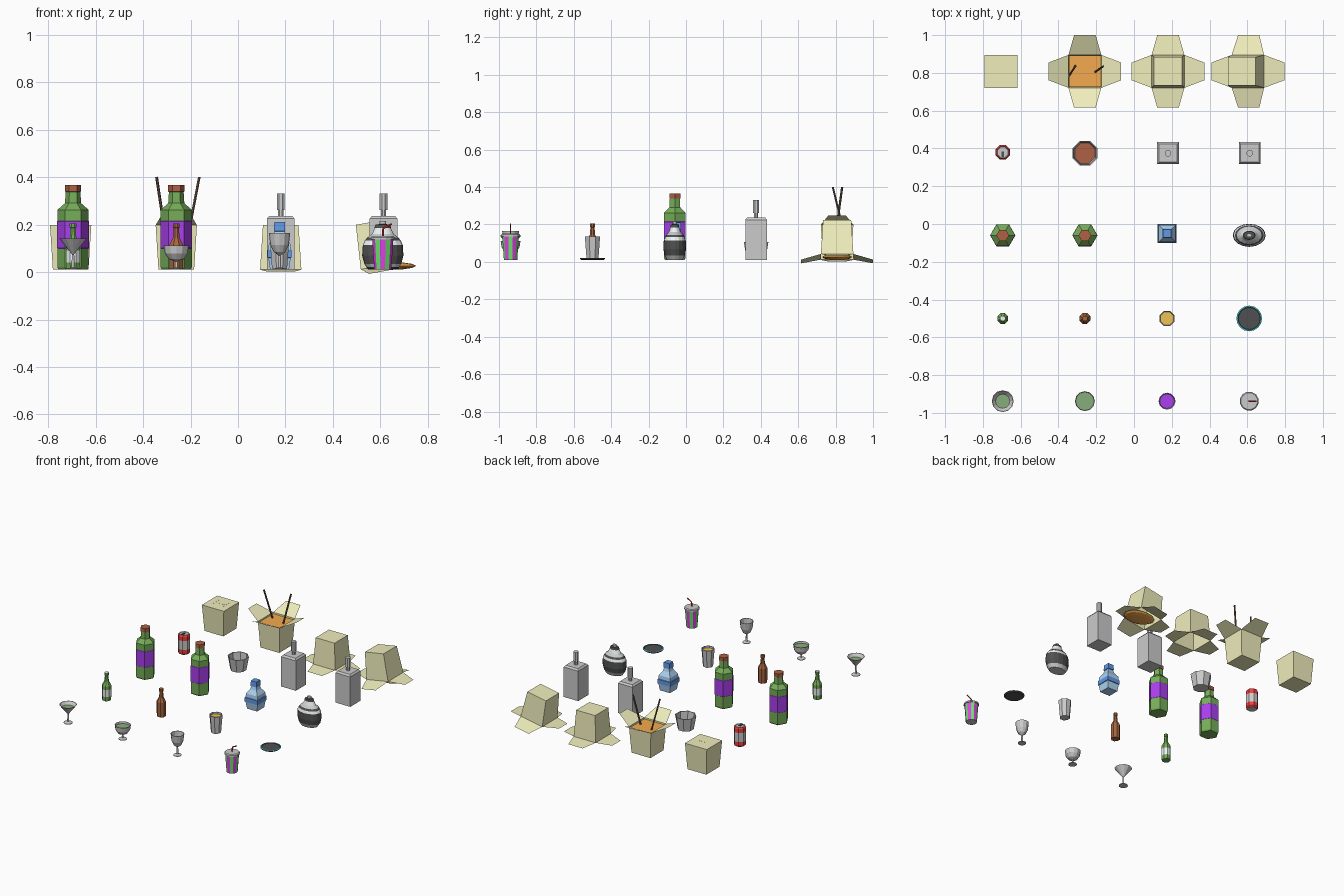
import bpy, bmesh
from math import pi, sin, cos, sqrt, radians
from mathutils import Matrix, Vector

if "Cube" in bpy.data.objects:
    bpy.data.objects.remove(bpy.data.objects["Cube"])

COL = dict(card=(.87, .85, .5), green=(.18, .42, .1), purple=(.4, .05, .85), darkred=(.42, .12, .06),
           red=(.9, .05, .05), grey=(.7, .7, .7), orange=(.9, .4, .08), juice=(.85, .55, .1),
           brown=(.38, .13, .05), black=(.08, .08, .08), cyan=(.05, .65, .8), sky=(.42, .66, .9),
           blue=(.12, .32, .8), magenta=(.8, .05, .85), lime=(.15, .8, .15), olive=(.25, .42, .2),
           white=(.85, .9, .9), wood=(.16, .1, .07))
MATS = {}


def mat(c):
    if c not in MATS:
        MATS[c] = bpy.data.materials.new(c)
        MATS[c].diffuse_color = (*COL[c], 1)
    return MATS[c]


def finish(name, bm, cols, loc=(0, 0, 0), fix=True):
    if fix:
        bmesh.ops.remove_doubles(bm, verts=bm.verts, dist=1e-5)
        bmesh.ops.recalc_face_normals(bm, faces=bm.faces)
    me = bpy.data.meshes.new(name)
    bm.to_mesh(me)
    bm.free()
    for c in cols:
        me.materials.append(mat(c))
    ob = bpy.data.objects.new(name, me)
    ob.location = loc
    bpy.context.collection.objects.link(ob)
    return ob


def lathe(name, x, y, n, prof, rot=0.0, sy=1.0):
    """Turned shape; prof = (radius, z, colour of the band up to the next point)."""
    bm = bmesh.new()
    cols = []
    rings = [[bm.verts.new((r * cos(rot + 2 * pi * i / n), sy * r * sin(rot + 2 * pi * i / n), z))
              for i in range(n)] for r, z, _ in prof]
    for k in range(len(prof) - 1):
        cs = prof[k][2].split('/')
        for i in range(n):
            c = cs[i % len(cs)]
            if c not in cols:
                cols.append(c)
            j = (i + 1) % n
            f = bm.faces.new((rings[k][i], rings[k][j], rings[k + 1][j], rings[k + 1][i]))
            f.material_index = cols.index(c)
    return finish(name, bm, cols, (x, y, 0))


def rod(name, p, q, r, col, n=6):
    p, q = Vector(p), Vector(q)
    d = q - p
    bm = bmesh.new()
    m = Matrix.Translation((p + q) / 2) @ d.to_track_quat('Z', 'Y').to_matrix().to_4x4()
    bmesh.ops.create_cone(bm, cap_ends=True, segments=n, radius1=r, radius2=r, depth=d.length, matrix=m)
    return finish(name, bm, [col])


def block(name, c, s, col):
    bm = bmesh.new()
    bmesh.ops.create_cube(bm, size=1, matrix=Matrix.Translation(c) @ Matrix.Diagonal((*s, 1)))
    return finish(name, bm, [col])


def carton(name, m, flaps=None, b=.075, t=.087, h=.188):
    """Tapered carton; flaps = rise of the +x, +y, -x, -y flap, or None for a closed lid."""
    bm = bmesh.new()
    sq = ((1, -1), (1, 1), (-1, 1), (-1, -1))
    lo = [bm.verts.new((sx * b, sy * b, 0)) for sx, sy in sq]
    hi = [bm.verts.new((sx * t, sy * t, h)) for sx, sy in sq]
    bm.faces.new(lo[::-1])
    for i in range(4):
        j = (i + 1) % 4
        bm.faces.new((lo[i], lo[j], hi[j], hi[i]))
        if flaps:
            R = Matrix.Rotation(i * pi / 2, 3, 'Z')
            w = .047 if i % 2 == 0 else .057
            o = [bm.verts.new(R @ Vector((t + .105, s * w, h + flaps[i]))) for s in (-1, 1)]
            bm.faces.new((hi[i], o[0], o[1], hi[j]))
    if not flaps:
        bm.faces.new(hi)
    bm.transform(m)
    return finish(name, bm, ['card'], fix=False)


T = Matrix.Translation
XS = (-.695, -.26, .175, .61)

# Cartons: closed, open with noodles, upside down, tipped over
BY = .808
carton('closed_carton', T((-.705, BY, .01)))
for nm, c, s in (('lid_seam', (-.705, BY, .198), (.08, .004, .001)),
                 ('lid_seam_left', (-.745, BY, .198), (.004, .09, .001)),
                 ('lid_seam_right', (-.665, BY, .198), (.004, .09, .001))):
    block(nm, c, s, 'card')
carton('open_carton', T((-.26, BY, .01)), (.05,) * 4)
block('noodles', (-.26, BY, .183), (.168, .168, .012), 'orange')
rod('chopstick_left', (-.302, .85, .13), (-.343, .785, .4), .006, 'wood')
rod('chopstick_right', (-.215, .798, .13), (-.163, .835, .4), .006, 'wood')
flip = Matrix.Rotation(pi, 4, 'X') @ T((0, 0, -.188))
carton('upturned_carton', T((.18, BY, .01)) @ flip, (.008,) * 4)
carton('tipped_carton', T((.603, BY, .027)) @ Matrix.Rotation(radians(-10), 4, 'Y') @ flip,
       (.028, .025, -.019, .025))
bm = bmesh.new()
bmesh.ops.create_uvsphere(bm, u_segments=12, v_segments=6, radius=1,
                          matrix=T((.635, BY, .026)) @ Matrix.Diagonal((.115, .08, .017, 1)))
finish('spilled_noodles', bm, ['orange'])

# Soda can with ring pull
lathe('can', XS[0], .38, 8, [(0, .01, 'grey'), (.034, .01, 'red'), (.041, .018, 'red'), (.041, .047, 'grey'),
      (.041, .112, 'red'), (.041, .14, 'red'), (.034, .15, 'grey'), (.03, .145, 'grey'), (0, .145, 'grey')], pi / 8)
block('can_tab', (XS[0], .37, .149), (.012, .03, .005), 'black')

# Soup bowl
lathe('bowl', XS[1], .375, 8, [(0, .01, 'grey'), (.054, .01, 'grey'), (.071, .105, 'grey'), (.065, .105, 'grey'),
      (.058, .035, 'darkred'), (0, .035, 'grey')], pi / 8)

# Square bottles with stoppers
for i, x in enumerate((.18, .613)):
    k = sqrt(2)
    lathe(f'square_bottle_{i}', x, .375, 4, [(0, .01, 'grey'), (.058 * k, .01, 'grey'), (.058 * k, .225, 'grey'),
          (.048 * k, .237, 'grey'), (0, .237, 'grey')], pi / 4)
    lathe(f'square_bottle_neck_{i}', x, .375, 8, [(.012, .235, 'grey'), (.012, .262, 'grey'), (.018, .262, 'grey'),
          (.018, .33, 'grey'), (0, .33, 'grey')], pi / 8)

# Tall hexagonal bottles
for i in (0, 1):
    lathe(f'hex_bottle_{i}', XS[i], -.06, 6, [(0, .01, 'green'), (.06, .01, 'green'), (.066, .02, 'green'),
          (.066, .1, 'purple'), (.067, .101, 'purple'), (.067, .214, 'purple'), (.066, .215, 'green'),
          (.066, .262, 'green'), (.034, .29, 'green'), (.031, .338, 'darkred'), (.034, .339, 'darkred'),
          (.034, .366, 'darkred'), (0, .366, 'red')])

# Square blue flask
k = sqrt(2)
lathe('blue_flask', XS[2], -.05, 4, [(0, .01, 'sky'), (.04 * k, .01, 'sky'), (.047 * k, .06, 'blue'),
      (.051 * k, .062, 'blue'), (.051 * k, .092, 'blue'), (.047 * k, .094, 'sky'), (.045 * k, .12, 'sky'),
      (.025 * k, .15, 'sky'), (.02 * k, .17, 'blue'), (.024 * k, .172, 'blue'), (.022 * k, .21, 'blue'),
      (0, .21, 'blue')], pi / 4)

# Oval black and white flask
lathe('oval_flask', XS[3], -.06, 16, [(0, .01, 'grey'), (.062, .01, 'grey'), (.078, .035, 'black'),
      (.087, .07, 'black'), (.084, .115, 'white'), (.076, .132, 'black'), (.066, .145, 'grey'), (.046, .16, 'white'),
      (.034, .185, 'black'), (.034, .19, 'black'), (.03, .2, 'black'), (.014, .202, 'grey'), (.014, .215, 'grey'),
      (0, .215, 'grey')], 0, .7)

# Small long-neck bottles
for i, (a, lab, tip) in enumerate((('green', 'white', 'white'), ('brown', 'brown', 'brown'))):
    lathe(f'small_bottle_{i}', XS[i], -.5, 8, [(0, .01, a), (.03, .01, a), (.031, .04, lab), (.031, .09, a),
          (.031, .115, a), (.015, .145, a), (.012, .185, a), (.015, .187, a), (.015, .205, tip), (0, .205, a)], pi / 8)

# Tumbler of juice
lathe('tumbler', XS[2], -.5, 8, [(0, .01, 'grey'), (.034, .01, 'grey'), (.044, .135, 'grey'), (.039, .135, 'grey'),
      (.038, .122, 'juice'), (0, .122, 'grey')], pi / 8)

# Coaster with coloured rim
lathe('coaster', XS[3], -.5, 16, [(0, .01, 'black'), (.06, .01, 'black'), (.068, .016, 'black'), (.068, .02, 'cyan'),
      (.061, .021, 'black'), (.058, .018, 'black'), (0, .018, 'black')])

# Stemmed glasses
GY = -.938


def foot(r):
    return [(0, .01, 'grey'), (r, .01, 'grey'), (r, .014, 'grey'), (.006, .02, 'grey')]


lathe('cocktail_glass', XS[0], GY, 12, foot(.03) + [(.005, .075, 'grey'), (.058, .142, 'grey'), (.055, .142, 'grey'),
      (.038, .121, 'olive'), (0, .121, 'grey')])
lathe('coupe_glass', XS[1], GY, 12, foot(.028) + [(.006, .045, 'grey'), (.032, .055, 'grey'), (.048, .078, 'grey'),
      (.053, .112, 'grey'), (.051, .112, 'grey'), (.049, .098, 'olive'), (0, .098, 'grey')])
lathe('wine_glass', XS[2], GY, 12, foot(.027) + [(.005, .07, 'grey'), (.025, .085, 'grey'), (.039, .115, 'grey'),
      (.045, .165, 'grey'), (.042, .165, 'grey'), (.039, .13, 'purple'), (0, .13, 'grey')])

# Striped paper cup with lid and bent straw
lathe('paper_cup', XS[3], GY, 12, [(0, .01, 'grey'), (.037, .01, 'magenta/lime'), (.046, .137, 'grey'), (.051, .137, 'grey'),
      (.051, .146, 'grey'), (.045, .152, 'grey'), (0, .152, 'grey')], pi / 12)
rod('straw', (.61, GY, .15), (.612, GY, .186), .004, 'red')
rod('straw_tip', (.611, GY, .184), (.648, GY, .203), .004, 'red')

for m in bpy.data.materials:
    if m.users and not m.is_grease_pencil:
        m.use_nodes = True
        m.node_tree.nodes["Principled BSDF"].inputs["Base Color"].default_value = m.diffuse_color
